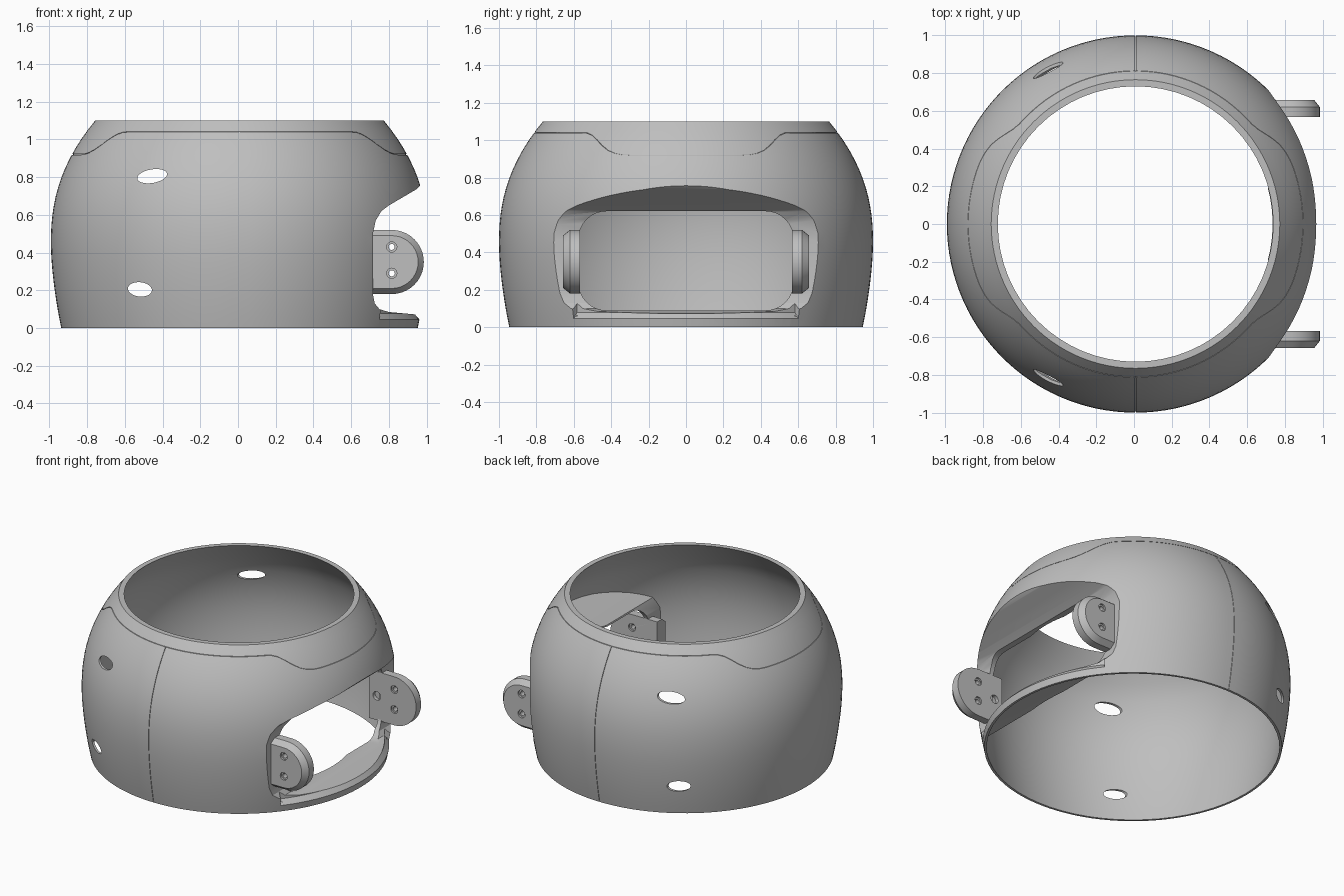
import bpy, bmesh, math

CX = 0.008      # ring axis
TOP = 1.1       # ring height

cube = bpy.data.objects.get("Cube")
if cube:
    bpy.data.objects.remove(cube, do_unlink=True)

grey = bpy.data.materials.new("plain_grey")
grey.use_nodes = True
grey.diffuse_color = (0.52, 0.52, 0.52, 1)
grey.node_tree.nodes["Principled BSDF"].inputs["Base Color"].default_value = (0.52, 0.52, 0.52, 1)


def outer_radius(z):
    if z > 0.45:
        return 1 - 0.633 * (z - 0.45) ** 2.3
    return 1 - 0.055 * ((0.45 - z) / 0.45) ** 1.7


def inner_radius(z):
    # thin sheet that thickens into the top rim
    return outer_radius(z) - 0.015 - 0.02 * min(1, max(0, (z - 0.9) / 0.18))


def make(name, bm):
    bmesh.ops.recalc_face_normals(bm, faces=bm.faces)
    mesh = bpy.data.meshes.new(name)
    bm.to_mesh(mesh)
    bm.free()
    mesh.materials.append(grey)
    ob = bpy.data.objects.new(name, mesh)
    bpy.context.collection.objects.link(ob)
    return ob


def bridge(bm, rings, closed=False):
    """Skin a list of vertex loops, capping the ends unless closed."""
    n = len(rings[0])
    pairs = list(zip(rings, rings[1:]))
    if closed:
        pairs.append((rings[-1], rings[0]))
    else:
        bm.faces.new(rings[0])
        bm.faces.new(rings[-1])
    for a, b in pairs:
        for i in range(n):
            j = (i + 1) % n
            bm.faces.new((a[i], a[j], b[j], b[i]))


def around(bm, profile, t):
    return [bm.verts.new((CX + r * math.cos(t), r * math.sin(t), z)) for r, z in profile]


def revolve(name, profile, segs):
    bm = bmesh.new()
    turn = [2 * math.pi * i / segs for i in range(segs)]
    bridge(bm, [[bm.verts.new((CX + r * math.cos(t), r * math.sin(t), z)) for t in turn]
                for r, z in profile])
    return make(name, bm)


def loft(name, axis, layers):
    """Stack outlines along x (outline in y, z) or along y (outline in x, z)."""
    bm = bmesh.new()
    bridge(bm, [[bm.verts.new((c, a, b) if axis == "x" else (a, c, b)) for a, b in pts]
                for c, pts in layers])
    return make(name, bm)


def prism(name, axis, pts, lo, hi):
    return loft(name, axis, [(lo, pts), (hi, pts)])


def cut(target, cutter):
    mod = target.modifiers.new("cut", "BOOLEAN")
    mod.operation = "DIFFERENCE"
    mod.solver = "EXACT"
    mod.object = cutter
    bpy.context.view_layer.objects.active = target
    bpy.ops.object.modifier_apply(modifier=mod.name)
    bpy.data.objects.remove(cutter, do_unlink=True)


def ellipse(x, z, a, b, tilt=0, n=28):
    c, s = math.cos(tilt), math.sin(tilt)
    out = []
    for i in range(n):
        t = 2 * math.pi * i / n
        u, v = a * math.cos(t), b * math.sin(t)
        out.append((x + u * c - v * s, z + u * s + v * c))
    return out


def rounded_box(w, lo, hi, r, n=8):
    out = []
    for k, (y, z) in enumerate([(w - r, hi - r), (r - w, hi - r), (r - w, lo + r), (w - r, lo + r)]):
        for i in range(n + 1):
            t = math.pi / 2 * (k + i / n)
            out.append((y + r * math.cos(t), z + r * math.sin(t)))
    return out


def smooth(ob):
    bpy.ops.object.select_all(action="DESELECT")
    ob.select_set(True)
    bpy.context.view_layer.objects.active = ob
    bpy.ops.object.shade_smooth_by_angle(angle=math.radians(28))


# Bulging ring body
levels = [TOP * i / 22 for i in range(23)]
shell = revolve("ring_shell", [(outer_radius(z), z) for z in levels], 120)
inside = [-0.05] + levels[1:-1] + [TOP + 0.001]
cavity = revolve("cavity", [(inner_radius(z), z) for z in inside], 64)

# Roof, back wall and floor shelf left standing inside the ring round the opening
hood = [(1.2, 0.83), (0.97, 0.785), (0.78, 0.67), (0.72, 0.63), (0.693, 0.55),
        (0.69, 0.13), (0.72, 0.07), (0.78, 0.05), (0.92, 0.035), (1.2, 0.035)]
cut(cavity, prism("hood", "y", hood, -0.85, 0.85))
cut(shell, cavity)
cut(shell, revolve("core", [(0.727, -0.1), (0.727, 1.3)], 64))

# Side opening with sloped roof and filleted back
pocket = [(1.2, 0.86), (0.985, 0.775), (0.945, 0.735), (0.80, 0.65), (0.76, 0.62), (0.73, 0.57),
          (0.715, 0.5), (0.715, 0.18), (0.725, 0.13), (0.75, 0.1), (0.80, 0.085),
          (0.93, 0.073), (1.2, 0.073)]
cut(shell, prism("pocket", "y", pocket, -0.9, 0.9))
cut(shell, prism("window", "x", rounded_box(0.575, 0.09, 0.62, 0.15), 0.5, 0.85))

# Bevel along the lower lip of the opening
bm = bmesh.new()
lip = [(0.954, 0.045), (0.925, 0.078), (0.925, 0.14), (1.1, 0.14), (1.1, 0.045)]
bridge(bm, [around(bm, lip, math.radians(a)) for a in range(-39, 40, 3)])
cut(shell, make("lip_bevel", bm))

# Oval holes through front and back
for x, z, a, b, tilt in [(-0.455, 0.805, 0.08, 0.036, 0.17), (-0.52, 0.205, 0.064, 0.038, -0.1)]:
    cut(shell, prism("oval", "y", ellipse(x, z, a, b, tilt), -1.2, 1.2))


# Hairline seams: a wavy one near the rim and one upright at front and back
def seam_height(x):
    t = min(1, max(0, (abs(x) - 0.6) / 0.24))
    return 1.04 - 0.12 * t * t * (3 - 2 * t)


bm = bmesh.new()
rings = []
for i in range(120):
    t = 2 * math.pi * (i + 0.5) / 120
    z = 1.0
    for _ in range(20):
        z = 0.5 * z + 0.5 * seam_height(outer_radius(z) * math.cos(t))
    r = outer_radius(z)
    rings.append(around(bm, [(r - 0.006, z - 0.0015), (r + 0.03, z - 0.0015),
                             (r + 0.03, z + 0.0015), (r - 0.006, z + 0.0015)], t))
bridge(bm, rings, closed=True)
cut(shell, make("rim_seam", bm))

heights = [-0.02 + 1.06 * i / 20 for i in range(21)]
for side in (-1, 1):
    strip = [(side * (outer_radius(z) - 0.006), z) for z in heights]
    strip += [(side * (outer_radius(z) + 0.03), z) for z in reversed(heights)]
    cut(shell, prism("upright_seam", "x", strip, CX - 0.0015, CX + 0.0015))
smooth(shell)


# Round-ended mounting tabs with a chamfered outer face and screw holes
def tab_outline(r, back):
    arc = [math.pi * (i / 20 - 0.5) for i in range(21)]
    return ([(back, 0.35 - r)] + [(0.815 + r * math.cos(t), 0.35 + r * math.sin(t)) for t in arc]
            + [(back, 0.35 + r)])


for name, side in [("left_back_tab", 1), ("left_front_tab", -1)]:
    full, inset = tab_outline(0.17, 0.62), tab_outline(0.14, 0.62)
    tab = loft(name, "y", [(side * 0.566, full), (side * 0.62, full), (side * 0.658, inset)])
    for z in (0.43, 0.29):
        cut(tab, prism("screw_hole", "y", ellipse(0.815, z, 0.016, 0.016), side * 0.5, side * 0.8))
        for y in (0.566, 0.658):
            sink = ellipse(0.815, z, 0.027, 0.027)
            cut(tab, prism("countersink", "y", sink, side * (y - 0.012), side * (y + 0.012)))
    root = ellipse(0.68, 0.35, 0.03, 0.03)
    cut(tab, prism("root_recess", "y", root, side * 0.5, side * 0.59))
    smooth(tab)
